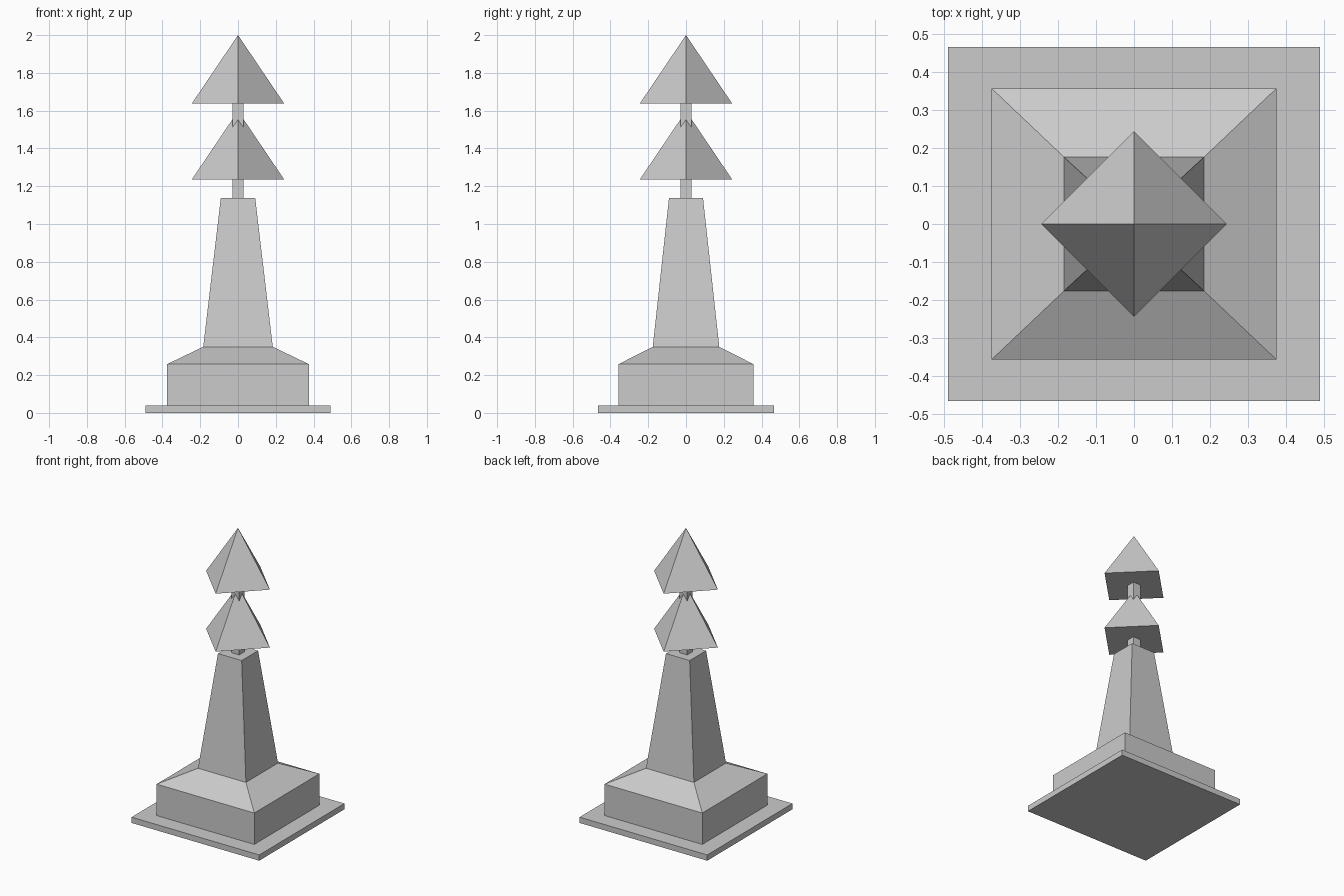
import bpy, bmesh, math

if "Cube" in bpy.data.objects:
    bpy.data.objects.remove(bpy.data.objects["Cube"])


def loft(name, sections):
    """Closed solid through rectangular sections (half_x, half_y, z)."""
    bm = bmesh.new()
    rings = [[bm.verts.new((sx * hx, sy * hy, z))
              for sx, sy in ((-1, -1), (1, -1), (1, 1), (-1, 1))]
             for hx, hy, z in sections]
    for a, b in zip(rings, rings[1:]):
        for i in range(4):
            j = (i + 1) % 4
            bm.faces.new((a[i], a[j], b[j], b[i]))
    bm.faces.new(rings[0][::-1])
    bm.faces.new(rings[-1])
    mesh = bpy.data.meshes.new(name)
    bm.to_mesh(mesh)
    bm.free()
    obj = bpy.data.objects.new(name, mesh)
    bpy.context.collection.objects.link(obj)
    return obj


def pyramid(name, radius, z, height):
    """Four-sided pyramid with its corners on the x and y axes."""
    bm = bmesh.new()
    base = [bm.verts.new((radius * math.cos(i * math.pi / 2),
                          radius * math.sin(i * math.pi / 2), z))
            for i in range(4)]
    apex = bm.verts.new((0, 0, z + height))
    for i in range(4):
        bm.faces.new((base[i], base[(i + 1) % 4], apex))
    bm.faces.new(base[::-1])
    mesh = bpy.data.meshes.new(name)
    bm.to_mesh(mesh)
    bm.free()
    obj = bpy.data.objects.new(name, mesh)
    bpy.context.collection.objects.link(obj)
    return obj


# Ground slab
loft("base_slab", [(0.49, 0.467, 0), (0.49, 0.467, 0.04)])

# Block with sloping shoulders
loft("pedestal", [(0.375, 0.357, 0.04), (0.375, 0.357, 0.258),
                  (0.184, 0.176, 0.35)])

# Tapered column
loft("shaft", [(0.184, 0.176, 0.35), (0.091, 0.09, 1.138)])

# Thin square posts and the two stacked roofs
TIER_Z = (1.235, 1.637)
TIER_H = 0.363
loft("lower_post", [(0.03, 0.03, 1.138), (0.03, 0.03, TIER_Z[0])])
loft("upper_post", [(0.03, 0.03, 1.48), (0.03, 0.03, TIER_Z[1])])
for label, z in zip(("lower_roof", "upper_roof"), TIER_Z):
    pyramid(label, 0.245, z, TIER_H)
